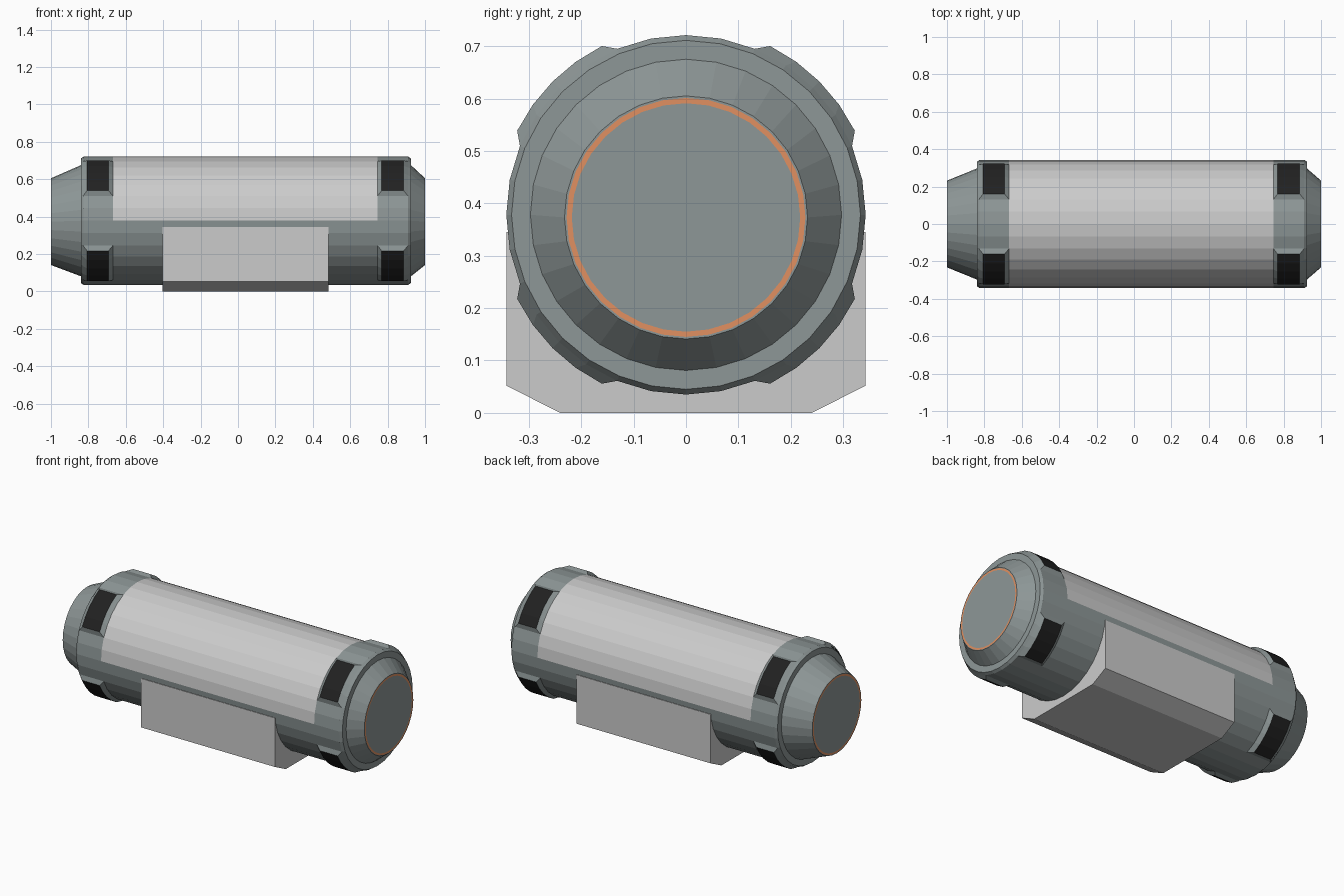
import bpy
import bmesh
from math import sin, cos, pi, radians

if "Cube" in bpy.data.objects:
    bpy.data.objects.remove(bpy.data.objects["Cube"])

SIDES = 32
ZC = 0.378      # axis height of the main barrel
R = 0.343       # barrel radius


def material(name, rgb):
    m = bpy.data.materials.new(name)
    m.diffuse_color = (*rgb, 1)
    m.use_nodes = True
    m.node_tree.nodes["Principled BSDF"].inputs["Base Color"].default_value = m.diffuse_color
    return m


GREY = material("grey_green", (0.27, 0.31, 0.31))
LIGHT = material("light_panel", (0.56, 0.56, 0.56))
BLACK = material("black_window", (0.015, 0.015, 0.015))
ORANGE = material("orange_ring", (0.75, 0.28, 0.12))


def finish(bm, name, mats=()):
    bmesh.ops.recalc_face_normals(bm, faces=bm.faces)
    me = bpy.data.meshes.new(name)
    bm.to_mesh(me)
    bm.free()
    for m in mats:
        me.materials.append(m)
    ob = bpy.data.objects.new(name, me)
    bpy.context.collection.objects.link(ob)
    return ob


def point(bm, x, r, a, zc=ZC):
    # angle measured from straight up
    return bm.verts.new((x, r * sin(a), zc + r * cos(a)))


def bridge(bm, a, b, closed=True, mat=0):
    n = len(a)
    faces = []
    for i in range(n if closed else n - 1):
        j = (i + 1) % n
        f = bm.faces.new((a[i], a[j], b[j], b[i]))
        f.material_index = mat
        faces.append(f)
    return faces


# Barrel: lathed sections (x, radius, axis height), upper middle is the light panel
sections = [
    (-1.0, 0.218, 0.373), (-1.0, 0.228, 0.373), (-1.0, 0.232, 0.373),
    (-0.84, 0.297, ZC), (-0.84, 0.333, ZC), (-0.825, R, ZC),
    (-0.668, R, ZC), (0.745, R, ZC),
    (0.91, R, ZC), (0.925, 0.333, ZC), (0.925, 0.297, ZC),
    (1.0, 0.232, 0.373), (1.0, 0.228, 0.373), (1.0, 0.218, 0.373),
]
PANEL_SPAN = 6
bm = bmesh.new()
rings = [[point(bm, x, r, 2 * pi * i / SIDES, zc) for i in range(SIDES)]
         for x, r, zc in sections]
last = len(rings) - 2
for k in range(len(rings) - 1):
    faces = bridge(bm, rings[k], rings[k + 1], mat=2 if k in (0, last) else 0)
    if k == PANEL_SPAN:
        for f in faces:
            if f.calc_center_median().z > ZC:
                f.material_index = 1
bm.faces.new(rings[0])
bm.faces.new(rings[-1])
finish(bm, "barrel", (GREY, LIGHT, ORANGE))

# Raised window pads: four around each end, sloped sides and black tops
bm = bmesh.new()
for x0, x1, t0, t1 in ((-0.83, -0.668, -0.807, -0.692), (0.745, 0.91, 0.768, 0.886)):
    for q in range(4):
        mid = radians(45 + 90 * q)

        def arc(x, r, half):
            return [point(bm, x, r, mid + radians(half) * (i / 2 - 1)) for i in range(5)]

        base0, top0 = arc(x0, R, 22.5), arc(t0, 0.36, 18.5)
        top1, base1 = arc(t1, 0.36, 18.5), arc(x1, R, 22.5)
        bridge(bm, base0, top0, False)
        bridge(bm, top0, top1, False, mat=1)
        bridge(bm, top1, base1, False)
        for e in (0, -1):
            bm.faces.new((base0[e], top0[e], top1[e], base1[e]))
finish(bm, "window_pads", (GREY, BLACK))

# Mounting base: chamfered block cradling the barrel
profile = [(-0.24, 0), (0.24, 0), (0.343, 0.052), (0.343, 0.345), (-0.343, 0.345), (-0.343, 0.052)]
bm = bmesh.new()
ends = [[bm.verts.new((x, y, z)) for y, z in profile] for x in (-0.403, 0.485)]
bridge(bm, *ends)
for e in ends:
    bm.faces.new(e)
finish(bm, "mounting_base")
